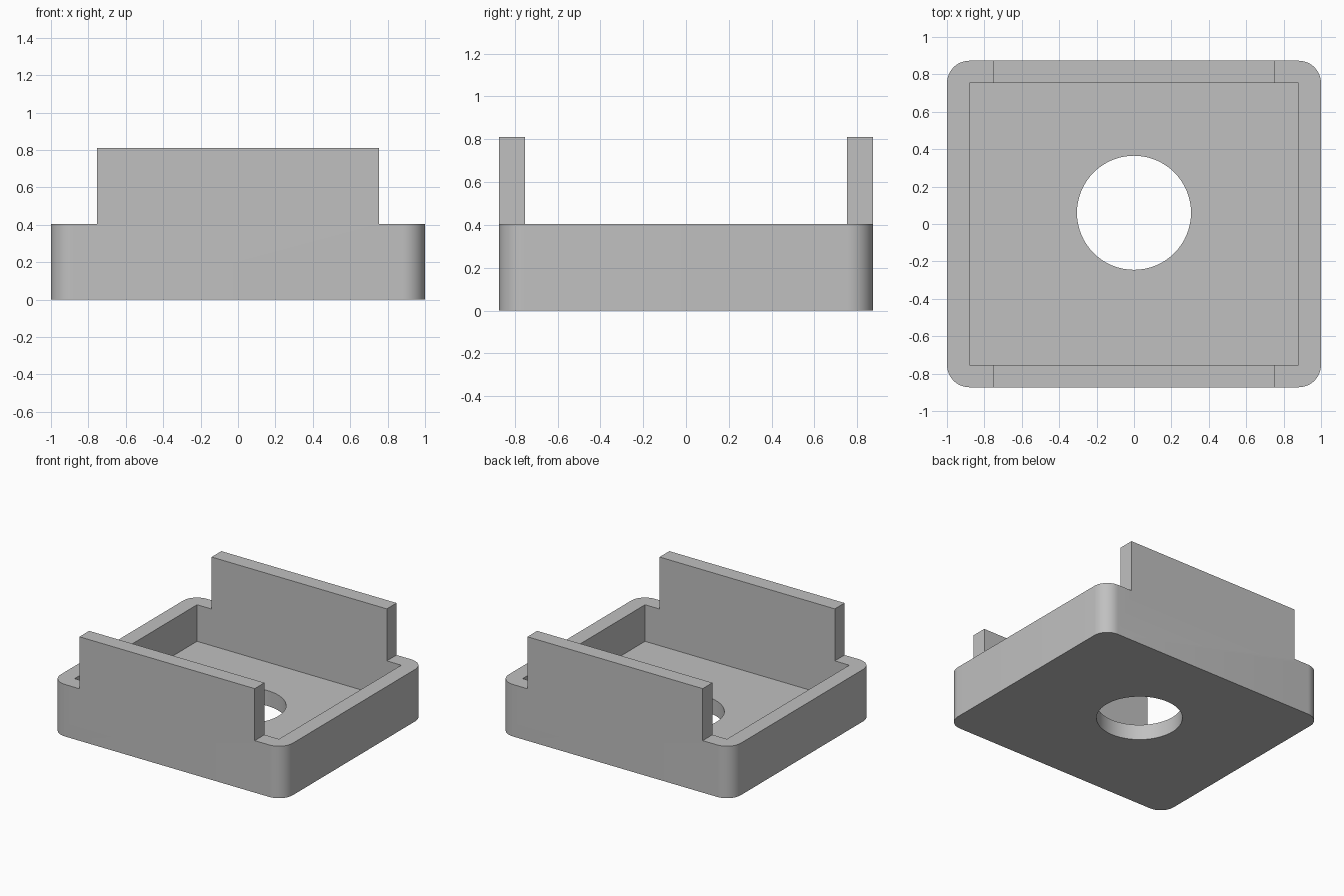
import bpy
import bmesh
import math

old = bpy.data.objects.get("Cube")
if old:
    bpy.data.objects.remove(old, do_unlink=True)

HALF_X, HALF_Y = 1.0, 0.873
RIM, TOP, WALL = 0.405, 0.81, 0.12
PANEL_X = 0.755

grey = bpy.data.materials.new("plain grey")
grey.use_nodes = True
colour = (0.53, 0.53, 0.53, 1)
grey.diffuse_color = colour
grey.node_tree.nodes["Principled BSDF"].inputs["Base Color"].default_value = colour


def add_object(name, bm):
    mesh = bpy.data.meshes.new(name)
    bmesh.ops.recalc_face_normals(bm, faces=bm.faces)
    bm.to_mesh(mesh)
    bm.free()
    mesh.materials.append(grey)
    obj = bpy.data.objects.new(name, mesh)
    bpy.context.collection.objects.link(obj)
    return obj


def box(name, low, high, corner=0):
    bm = bmesh.new()
    bmesh.ops.create_cube(bm, size=1)
    for v in bm.verts:
        v.co = [h if c > 0 else l for c, l, h in zip(v.co, low, high)]
    if corner:
        upright = [e for e in bm.edges
                   if abs(e.verts[0].co.z - e.verts[1].co.z) > 0.1]
        bmesh.ops.bevel(bm, geom=upright, offset=corner, segments=12,
                        profile=0.5, affect='EDGES')
    return add_object(name, bm)


# Rounded block at full height, carved into a tray with two tall panels
tray = box("tray", (-HALF_X, -HALF_Y, 0), (HALF_X, HALF_Y, TOP), WALL)

# Inner cavity above the floor
cutters = [box("cavity_cutter", (-HALF_X + WALL, -HALF_Y + WALL, WALL),
               (HALF_X - WALL, HALF_Y - WALL, 1))]

# Lowered rim at both ends, leaving the front and back panels standing
for side, name in ((-1, "right_rim_cutter"), (1, "left_rim_cutter")):
    ends = sorted((side * PANEL_X, side * 1.2))
    cutters.append(box(name, (ends[0], -1, RIM), (ends[1], 1, 1)))

# Round hole through the floor, set slightly towards the back
bm = bmesh.new()
bmesh.ops.create_cone(bm, cap_ends=True, segments=64,
                      radius1=0.305, radius2=0.305, depth=1)
bmesh.ops.translate(bm, verts=bm.verts, vec=(0, 0.06, 0))
cutters.append(add_object("hole_cutter", bm))

bpy.ops.object.select_all(action='DESELECT')
bpy.context.view_layer.objects.active = tray
tray.select_set(True)
for cutter in cutters:
    cutter.hide_render = True
    mod = tray.modifiers.new(cutter.name, 'BOOLEAN')
    mod.operation = 'DIFFERENCE'
    mod.solver = 'EXACT'
    mod.object = cutter
    bpy.ops.object.modifier_apply(modifier=mod.name)
    bpy.data.objects.remove(cutter, do_unlink=True)

bpy.ops.object.shade_smooth_by_angle(angle=math.radians(30))
